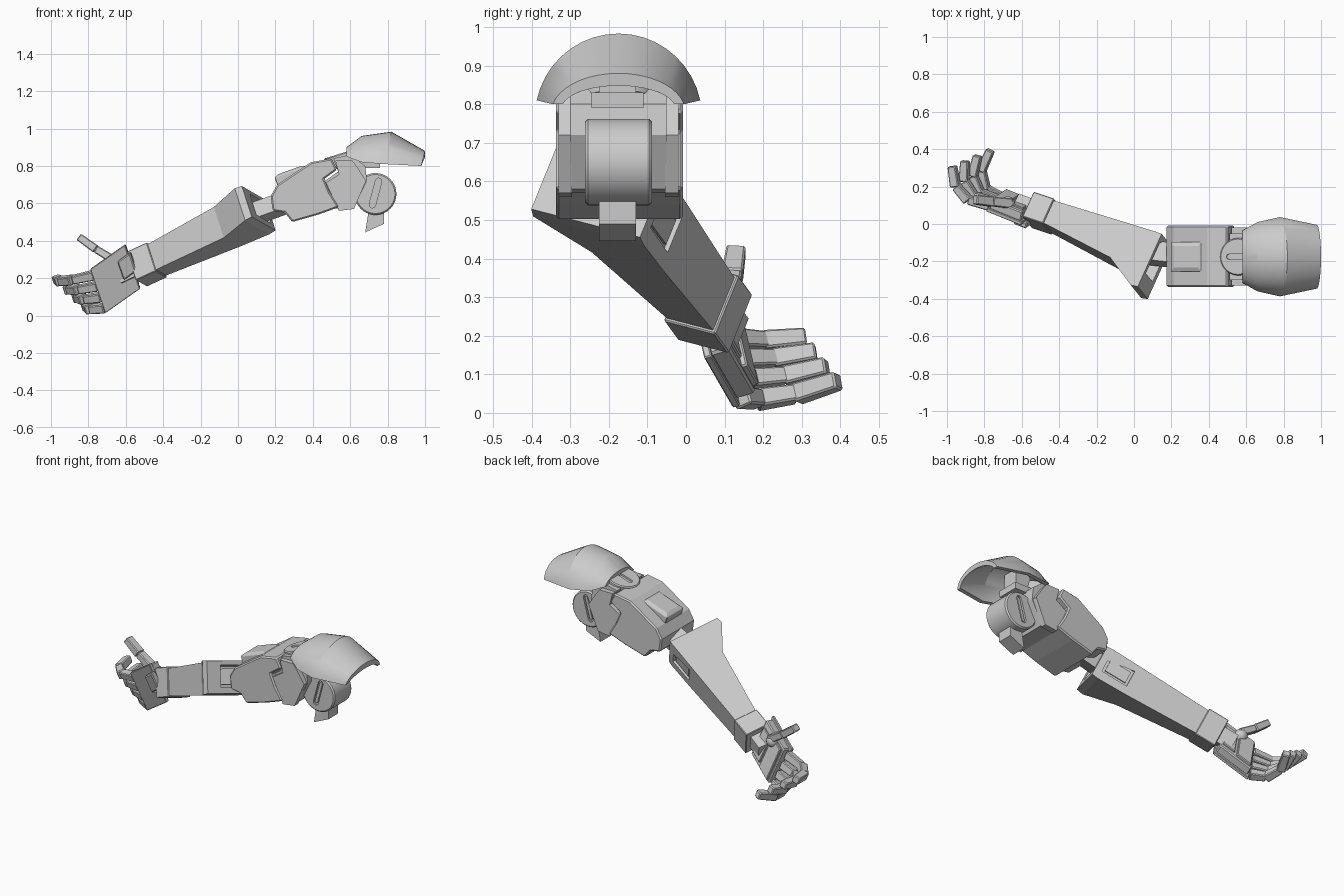
import bpy, bmesh, math
from mathutils import Vector, Matrix

cube = bpy.data.objects.get("Cube")
if cube:
    bpy.data.objects.remove(cube)

grey = bpy.data.materials.new("armour_grey")
grey.use_nodes = True
GREY = (0.6, 0.6, 0.6, 1)
grey.diffuse_color = GREY
grey.node_tree.nodes["Principled BSDF"].inputs["Base Color"].default_value = GREY
MID = -0.175  # centre line of the upper arm


def make(name, lofts, bevel=0, smooth=False):
    """Build one object from lofts, each a list of matching point rings."""
    bm = bmesh.new()
    for rings in lofts:
        vs = [[bm.verts.new(p) for p in ring] for ring in rings]
        n = len(vs[0])
        for r0, r1 in zip(vs, vs[1:]):
            for i in range(n):
                j = (i + 1) % n
                bm.faces.new((r0[i], r0[j], r1[j], r1[i]))
        bm.faces.new(vs[0])
        bm.faces.new(vs[-1])
    bmesh.ops.recalc_face_normals(bm, faces=bm.faces)
    me = bpy.data.meshes.new(name)
    bm.to_mesh(me)
    bm.free()
    me.materials.append(grey)
    ob = bpy.data.objects.new(name, me)
    bpy.context.collection.objects.link(ob)
    bpy.context.view_layer.objects.active = ob
    bpy.ops.object.select_all(action='DESELECT')
    ob.select_set(True)
    if bevel:
        mod = ob.modifiers.new("edge", 'BEVEL')
        mod.width = bevel
        mod.segments = 1
        mod.angle_limit = math.radians(40)
        bpy.ops.object.modifier_apply(modifier=mod.name)
    if smooth:
        bpy.ops.object.shade_smooth_by_angle(angle=math.radians(28))
    return ob


def carve(ob, lofts):
    """Cut recesses out of a part."""
    for loft in lofts:
        cutter = make("cutter", [loft])
        cutter.hide_render = True
        mod = ob.modifiers.new("recess", 'BOOLEAN')
        mod.object = cutter
        mod.solver = 'EXACT'
        bpy.context.view_layer.objects.active = ob
        bpy.ops.object.modifier_apply(modifier=mod.name)
        bpy.data.objects.remove(cutter)


def prism(profile, y0, y1):
    return [[Vector((x, y, z)) for x, z in profile] for y in (y0, y1)]


def block(x0, x1, y0, y1, z0, z1):
    return prism([(x0, z0), (x1, z0), (x1, z1), (x0, z1)], y0, y1)


def circle(cx, cz, r, n=40):
    return [(cx + r * math.cos(2 * math.pi * i / n), cz + r * math.sin(2 * math.pi * i / n)) for i in range(n)]


def stadium(cx, cz, half, r, angle):
    pts = []
    for i in range(12):
        t = math.pi * (i if i < 6 else i - 1) / 5
        x = r * math.cos(t - math.pi / 2) + (half if i < 6 else -half)
        z = r * math.sin(t - math.pi / 2)
        pts.append((cx + x * math.cos(angle) - z * math.sin(angle),
                    cz + x * math.sin(angle) + z * math.cos(angle)))
    return pts


def bar(p0, p1, w, h, side, taper=1.0):
    """Box along a line; w runs along the side direction."""
    p0, p1 = Vector(p0), Vector(p1)
    d = (p1 - p0).normalized()
    s = Vector(side)
    s = (s - d * s.dot(d)).normalized()
    u = d.cross(s)
    corners = ((-1, -1), (1, -1), (1, 1), (-1, 1))
    return [[p + s * i * w / 2 * k + u * j * h / 2 * k for i, j in corners]
            for p, k in ((p0, 1), (p1, taper))]


# Shoulder pad: a curved shell lofted along x
def pad_ring(x, half, crown, low, lean):
    outer, inner = [], []
    lim = math.radians(78)
    for i in range(19):
        t = lim * (i / 9 - 1)
        s = math.sin(t) / math.sin(lim)
        c = (math.cos(t) - math.cos(lim)) / (1 - math.cos(lim))
        for pts, k in ((outer, 0), (inner, 0.032)):
            pts.append(Vector((x - lean * (1 - c), MID + s * (half - k * 0.8), low + c * (crown - low - k))))
    return outer + inner[::-1]


make("shoulder_pad", [[pad_ring(0.58, 0.14, 0.9, 0.85, 0), pad_ring(0.66, 0.185, 0.96, 0.82, 0),
                       pad_ring(0.82, 0.212, 0.983, 0.81, 0.04), pad_ring(1.0, 0.17, 0.88, 0.8, 0.02)]], smooth=True)
make("pad_mount", [block(0.6, 0.76, -0.245, -0.11, 0.79, 0.83), block(0.64, 0.74, -0.225, -0.13, 0.82, 0.93)])

# Shoulder drum with slots on both faces and a tab below
drum = make("shoulder_drum", [prism(circle(0.735, 0.65, 0.112), -0.262, -0.088)], bevel=0.008, smooth=True)
slot = stadium(0.735, 0.655, 0.065, 0.017, math.radians(75))
core = stadium(0.735, 0.655, 0.062, 0.009, math.radians(75))
carve(drum, [prism(slot, -0.3, -0.25), prism(slot, -0.1, -0.05)])
make("drum_slot_keys", [prism(core, -0.258, -0.245), prism(core, -0.105, -0.092)])
make("drum_tab", [prism([(0.68, 0.445), (0.78, 0.49), (0.78, 0.57), (0.7, 0.57)], -0.225, -0.13)])

# Upper arm
sleeve = [(0.175, 0.64), (0.21, 0.7), (0.39, 0.82), (0.5, 0.84), (0.53, 0.78), (0.46, 0.73),
          (0.49, 0.66), (0.54, 0.58), (0.43, 0.54), (0.29, 0.5), (0.25, 0.55), (0.185, 0.56)]
make("elbow_sleeve", [prism(sleeve, -0.337, -0.008)], bevel=0.008)
upper = [(0.465, 0.72), (0.535, 0.77), (0.51, 0.84), (0.6, 0.86), (0.68, 0.8), (0.69, 0.72), (0.62, 0.58), (0.54, 0.57)]
make("upper_sleeve", [prism([(0.4, 0.6)] + upper, -0.3, -0.05)])
plate = [(0.47, 0.71), (0.54, 0.755), (0.52, 0.83), (0.61, 0.83), (0.64, 0.79), (0.685, 0.72), (0.62, 0.57), (0.54, 0.56)]
make("sleeve_side_plates", [prism(plate, -0.33, -0.295), prism(plate, -0.055, -0.02)])


def slope(x, y, h):
    return Vector((x - 0.35 * h, y, 0.722 + (x - 0.19) * 0.36 + h))


make("raised_hatch", [[[slope(x, y, h) for x, y in ((0.2 + k, -0.255 + k), (0.37 - k, -0.255 + k),
                                                     (0.37 - k, -0.095 - k), (0.2 + k, -0.095 - k))]
                       for h, k in ((-0.04, 0), (0.012, 0), (0.022, 0.022))]], bevel=0.003)

# Round cap on top of the upper arm, tilted toward the elbow
cap = make("top_cap", [prism(circle(0, 0, 0.1), -0.035, 0.035)], bevel=0.006, smooth=True)
carve(cap, [prism(stadium(0, 0, 0.05, 0.014, 0), -0.05, -0.024)])
cap.matrix_world = Matrix.Translation((0.565, MID, 0.835)) @ Matrix.Rotation(-0.3, 4, 'Y') @ Matrix.Rotation(-math.pi / 2, 4, 'X')

# Forearm frame: along, across and up
ORIGIN = Vector((-0.433, 0.039, 0.298))
ALONG = Vector((0.87, -0.29, 0.4)).normalized()
ACROSS = Vector((0.46, 0.86, -0.2))
ACROSS = (ACROSS - ALONG * ACROSS.dot(ALONG)).normalized()
UP = ALONG.cross(ACROSS)


def arm(t, q, p):
    return ORIGIN + ALONG * t + ACROSS * q + UP * p


def section(t, q0, q1, p0, p1):
    return [arm(t, q0, p0), arm(t, q1, p0), arm(t, q1, p1), arm(t, q0, p1)]


forearm = make("forearm", [[section(-0.02, -0.066, 0.066, -0.076, 0.076), section(0.44, -0.135, 0.075, -0.1, 0.085),
                            section(0.62, -0.245, 0.078, -0.105, 0.088), section(0.66, -0.24, 0.078, -0.1, 0.085)]])
carve(forearm, [[section(0.53, -0.15, 0.04, -0.065, 0.06), section(0.75, -0.15, 0.04, -0.065, 0.06)],
                [section(0.46, 0.062, 0.1, -0.055, 0.045), section(0.62, 0.062, 0.1, -0.055, 0.045)]])
make("forearm_side_panel", [[section(0.475, 0.05, 0.07, -0.04, 0.03), section(0.605, 0.05, 0.07, -0.04, 0.03)]])
make("elbow_joint", [bar(arm(0.5, -0.04, 0), (0.27, MID, 0.61), 0.11, 0.09, ACROSS)])
make("wrist_cuff", [[section(t, -0.075, 0.075, -0.086, 0.086) for t in (-0.126, 0)]], bevel=0.004)
make("wrist_joint", [bar(arm(-0.1, 0, 0), (-0.62, 0.105, 0.21), 0.09, 0.1, ACROSS)])

# Hand: palm block with a back plate
LENGTH = Vector((0.185, -0.075, 0.13))
WIDTH = Vector((-0.08, -0.055, 0.235))
INWARD = WIDTH.cross(LENGTH).normalized()
CORNER = Vector((-0.71, 0.122, 0.012))


def hand(l, w, d):
    return CORNER + LENGTH * l + WIDTH * w + INWARD * d


def slab(l0, l1, w0, w1, d0, d1):
    return [[hand(l0, w0, d), hand(l1, w0, d), hand(l1, w1, d), hand(l0, w1, d)] for d in (d0, d1)]


make("palm", [slab(0.05, 0.95, 0.05, 0.95, 0.015, 0.07)], bevel=0.006)
make("hand_back_plate", [slab(0, 1, 0, 1, 0, 0.02)], bevel=0.003)
make("palm_pads", [slab(0.1, 0.5, 0.1, 0.9, 0.06, 0.085), slab(0.56, 0.9, 0.15, 0.8, 0.06, 0.08)], bevel=0.004)
make("hand_back_hatch", [slab(0.72, 1.08, 0.38, 0.8, -0.025, 0.01)], bevel=0.006)

# Four curled fingers, blended from the index to the little finger
index = [(-0.775, 0.10, 0.215), (-0.89, 0.13, 0.19), (-0.955, 0.205, 0.185), (-0.972, 0.315, 0.195)]
little = [(-0.715, 0.145, 0.04), (-0.795, 0.19, 0.035), (-0.815, 0.29, 0.05), (-0.765, 0.40, 0.085)]
for i, name in enumerate(("index", "middle", "ring", "little")):
    path = [Vector(a).lerp(Vector(b), i / 3) for a, b in zip(index, little)]
    parts = []
    for a, b in zip(path, path[1:]):
        d = (b - a).normalized() * 0.006
        parts.append(bar(a - d, b - d, 0.05, 0.05, WIDTH, 0.88))
    make(name + "_finger", parts, bevel=0.005)

# Thumb with its ball joint
thumb = [(-0.66, 0.11, 0.295), (-0.76, 0.12, 0.355), (-0.85, 0.13, 0.42)]
make("thumb", [bar(a, b, 0.055, 0.045, (0, 1, 0), 0.9) for a, b in zip(thumb, thumb[1:])], bevel=0.005)
bpy.ops.mesh.primitive_uv_sphere_add(segments=20, ring_count=12, radius=0.038, location=(-0.675, 0.11, 0.285))
ball = bpy.context.object
ball.name = "thumb_ball"
ball.data.materials.append(grey)
bpy.ops.object.shade_smooth()
